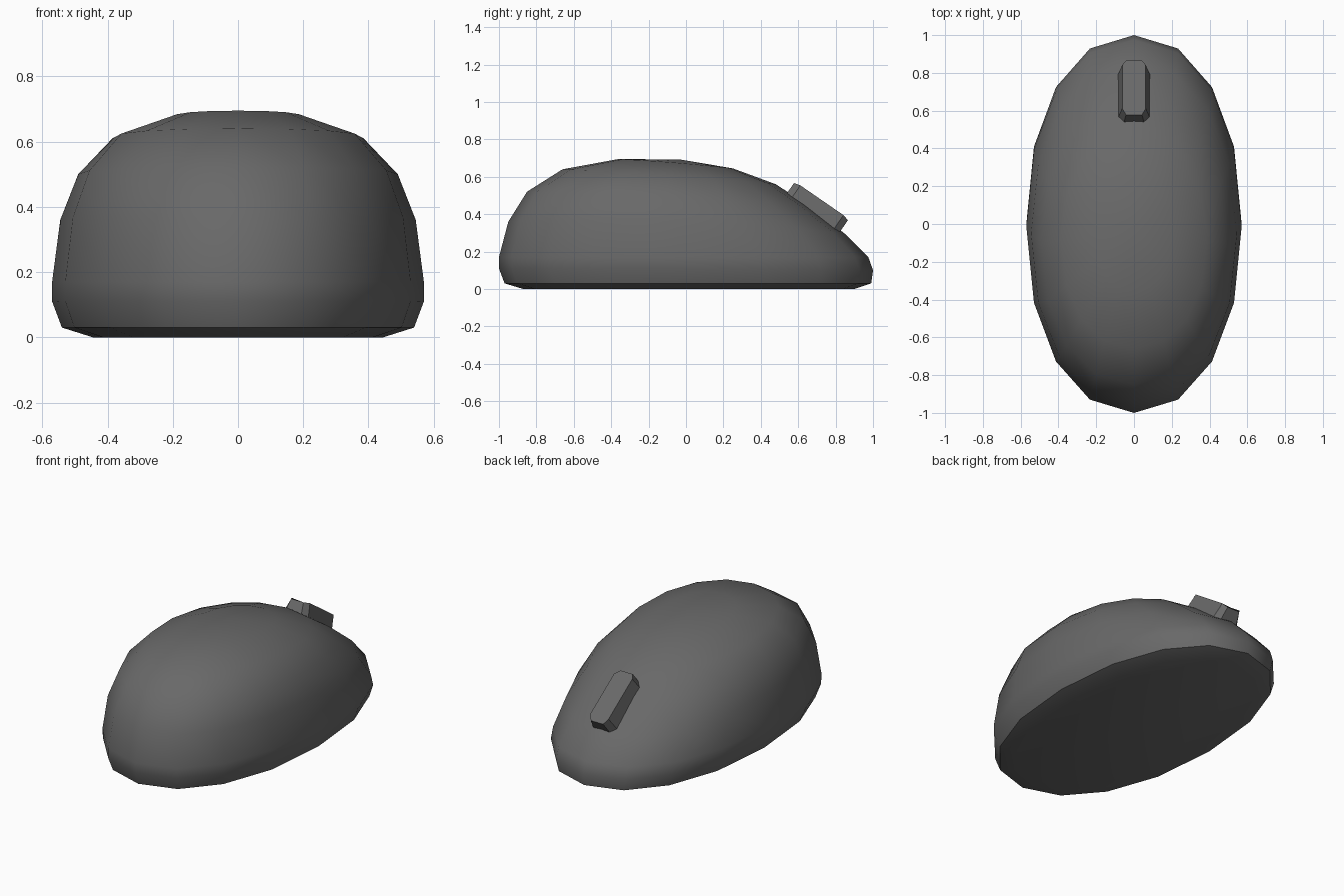
import bpy
import bmesh
from math import sin, cos, pi, radians, copysign

default = bpy.data.objects.get("Cube")
if default:
    bpy.data.objects.remove(default, do_unlink=True)

grey = bpy.data.materials.new("dark_grey_plastic")
grey.use_nodes = True
grey.diffuse_color = (0.14, 0.14, 0.14, 1)
grey.node_tree.nodes["Principled BSDF"].inputs["Base Color"].default_value = (0.14, 0.14, 0.14, 1)


def finish(bm, name):
    bmesh.ops.recalc_face_normals(bm, faces=bm.faces)
    mesh = bpy.data.meshes.new(name)
    bm.to_mesh(mesh)
    bm.free()
    mesh.materials.append(grey)
    obj = bpy.data.objects.new(name, mesh)
    bpy.context.collection.objects.link(obj)
    return obj


def bridge(bm, a, b):
    for i in range(len(a)):
        j = (i + 1) % len(a)
        bm.faces.new((a[i], a[j], b[j], b[i]))


def rounded(v):
    return copysign(abs(v) ** 0.93, v) if abs(v) > 1e-6 else 0.0


# Body: tilted oval rings, each (front y, front z, half width, side z, back y, back z)
SIDES = 16
RINGS = [
    (-0.87, 0.00, 0.445, 0.00, 0.90, 0.00),
    (-0.97, 0.03, 0.54, 0.03, 0.99, 0.03),
    (-1.00, 0.11, 0.57, 0.11, 1.00, 0.10),
    (-1.00, 0.17, 0.57, 0.17, 0.975, 0.17),
    (-0.95, 0.36, 0.545, 0.36, 0.85, 0.295),
    (-0.85, 0.52, 0.49, 0.50, 0.65, 0.45),
    (-0.66, 0.64, 0.385, 0.61, 0.48, 0.56),
    (-0.36, 0.695, 0.20, 0.675, 0.25, 0.645),
]
bm = bmesh.new()
loops = []
for yf, zf, width, zs, yb, zb in RINGS:
    loop = []
    for i in range(SIDES):
        a = 2 * pi * i / SIDES
        t = rounded(cos(a))
        z = zs + (zb - zf) / 2 * t + ((zb + zf) / 2 - zs) * t * t
        loop.append(bm.verts.new((width * rounded(sin(a)), (yf + yb) / 2 + (yb - yf) / 2 * t, z)))
    loops.append(loop)
for lower, upper in zip(loops, loops[1:]):
    bridge(bm, lower, upper)
bm.faces.new(loops[0])
crown = bm.verts.new((0, -0.03, 0.692))
for i in range(SIDES):
    bm.faces.new((loops[-1][i], loops[-1][(i + 1) % SIDES], crown))
body = finish(bm, "mouse_body")
bpy.ops.object.select_all(action="DESELECT")
body.select_set(True)
bpy.context.view_layer.objects.active = body
bpy.ops.object.shade_smooth_by_angle(angle=radians(42))

# Scroll wheel: tapered octagonal block lying on the sloping back
bm = bmesh.new()


def octagon(end_width, side_width, end_z, side_z):
    half = [(end_width, 0.175, end_z), (side_width, 0.14, side_z),
            (side_width, -0.14, side_z), (end_width, -0.175, end_z)]
    return [bm.verts.new(p) for p in half + [(-x, y, z) for x, y, z in reversed(half)]]


top = octagon(0.042, 0.062, -0.006, 0.003)
base = octagon(0.058, 0.088, -0.10, -0.10)
bridge(bm, base, top)
bm.faces.new(top)
bm.faces.new(base)
wheel = finish(bm, "scroll_wheel")
wheel.location = (0, 0.725, 0.472)
wheel.rotation_euler = (radians(-34.6), 0, 0)
